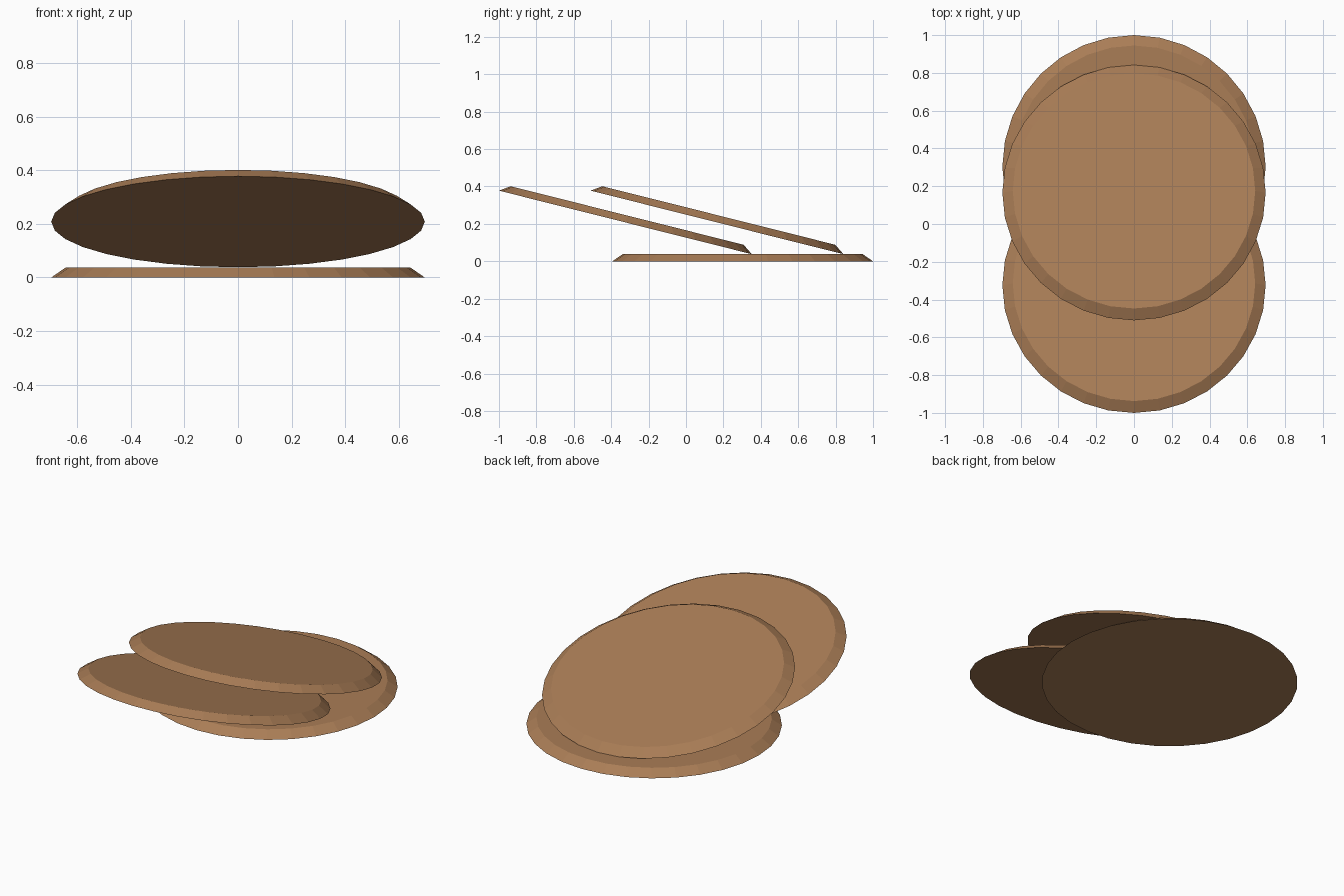
import bpy
import bmesh
import math

cube = bpy.data.objects.get("Cube")
if cube:
    bpy.data.objects.remove(cube, do_unlink=True)

SIDES = 32
RADIUS, TOP_RADIUS, THICKNESS = 0.697, 0.642, 0.038
TILT = -math.radians(14.1)

# Single warm brown
brown = bpy.data.materials.new("warm_brown")
brown.use_nodes = True
color = (0.40, 0.205, 0.093, 1)
brown.diffuse_color = color
brown.node_tree.nodes["Principled BSDF"].inputs["Base Color"].default_value = color


def add_disc(name, y, z, tilt):
    """Low-poly disc with a sloped rim; origin at the centre of its underside."""
    bm = bmesh.new()
    bmesh.ops.create_cone(bm, cap_ends=True, segments=SIDES, radius1=RADIUS,
                          radius2=TOP_RADIUS, depth=THICKNESS)
    bmesh.ops.translate(bm, verts=bm.verts, vec=(0, 0, THICKNESS / 2))
    mesh = bpy.data.meshes.new(name)
    bm.to_mesh(mesh)
    bm.free()
    mesh.materials.append(brown)
    disc = bpy.data.objects.new(name, mesh)
    disc.location = (0, y, z)
    disc.rotation_euler.x = tilt
    bpy.context.collection.objects.link(disc)


# Flat disc on the ground, with two parallel discs leaning over it
add_disc("base_disc", 0.303, 0, 0)
add_disc("front_leaning_disc", -0.324, 0.208, TILT)
add_disc("back_leaning_disc", 0.166, 0.208, TILT)
